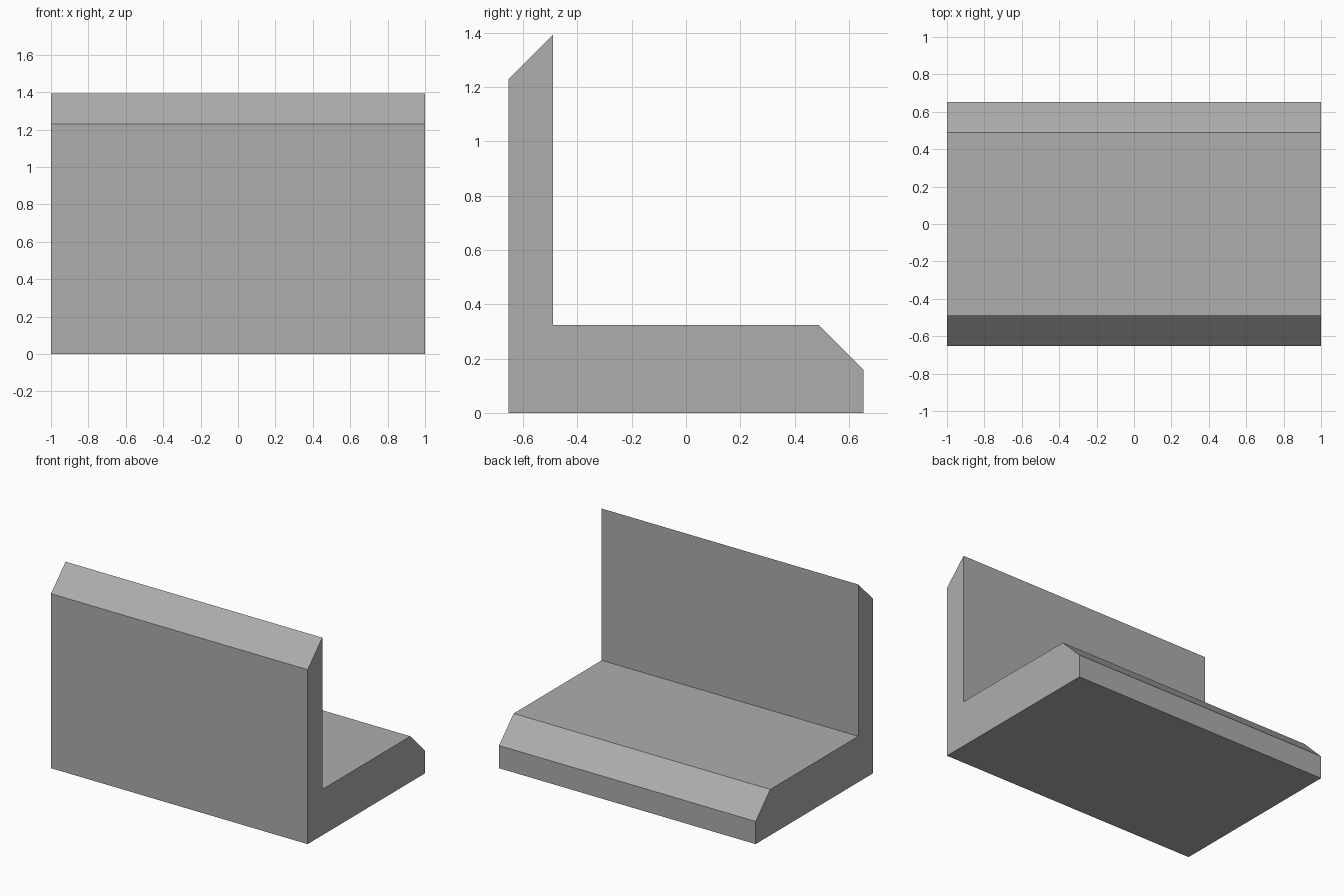
import bpy
import bmesh

cube = bpy.data.objects.get("Cube")
if cube:
    bpy.data.objects.remove(cube, do_unlink=True)

# Plain grey material
grey = bpy.data.materials.new("mid_grey")
grey.use_nodes = True
colour = (0.42, 0.42, 0.42, 1.0)
grey.diffuse_color = colour
grey.node_tree.nodes["Principled BSDF"].inputs["Base Color"].default_value = colour

# L-shaped side profile (y, z): upright wall and low base, chamfered ends
HALF_DEPTH, CHAMFER, BASE_TOP, WALL_TOP = 0.653, 0.163, 0.323, 1.392
profile = [
    (-HALF_DEPTH, 0),
    (HALF_DEPTH, 0),
    (HALF_DEPTH, BASE_TOP - CHAMFER),
    (HALF_DEPTH - CHAMFER, BASE_TOP),
    (CHAMFER - HALF_DEPTH, BASE_TOP),
    (CHAMFER - HALF_DEPTH, WALL_TOP),
    (-HALF_DEPTH, WALL_TOP - CHAMFER),
]

# Extrude the profile across the width
bm = bmesh.new()
end = bm.faces.new([bm.verts.new((-1, y, z)) for y, z in profile])
result = bmesh.ops.extrude_face_region(bm, geom=[end], use_keep_orig=True)
moved = [v for v in result["geom"] if isinstance(v, bmesh.types.BMVert)]
bmesh.ops.translate(bm, verts=moved, vec=(2, 0, 0))
bmesh.ops.recalc_face_normals(bm, faces=bm.faces)

mesh = bpy.data.meshes.new("angled_block")
bm.to_mesh(mesh)
bm.free()
mesh.materials.append(grey)
block = bpy.data.objects.new("angled_block", mesh)
bpy.context.collection.objects.link(block)
